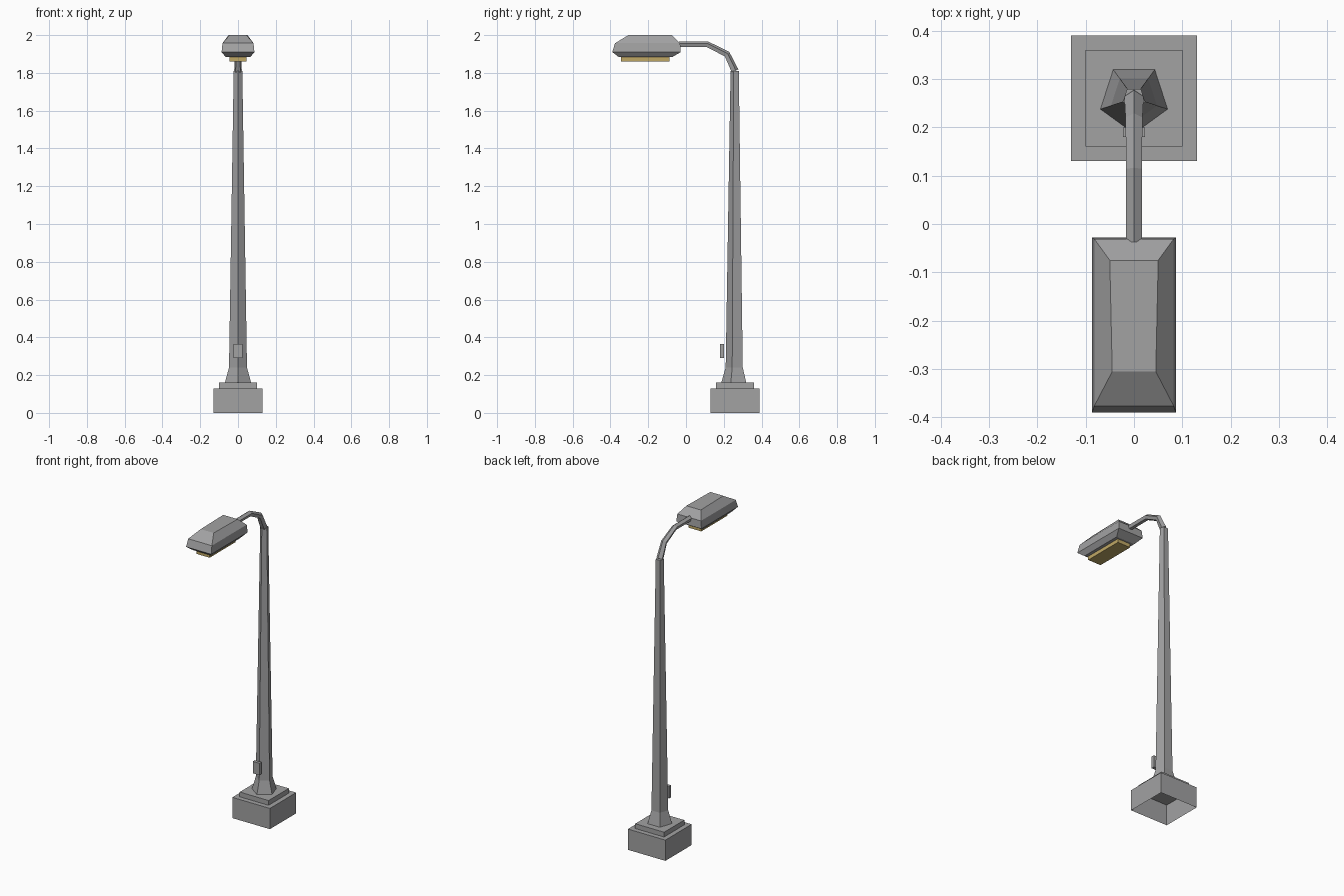
import bpy
from math import cos, sin, pi, atan2
from mathutils import Vector

cube = bpy.data.objects.get("Cube")
if cube:
    bpy.data.objects.remove(cube, do_unlink=True)


def material(name, rgb):
    m = bpy.data.materials.new(name)
    m.use_nodes = True
    m.diffuse_color = (*rgb, 1)
    m.node_tree.nodes["Principled BSDF"].inputs["Base Color"].default_value = (*rgb, 1)
    return m


grey = material("grey metal", (0.36, 0.36, 0.365))
amber = material("amber lens", (0.52, 0.39, 0.13))


def loft(name, rings, mat, bottom=True, top=True):
    """Skin a stack of equal-sided rings, with optional end caps."""
    n = len(rings[0])
    verts = [p for ring in rings for p in ring]
    faces = [(k * n + i, k * n + (i + 1) % n, (k + 1) * n + (i + 1) % n, (k + 1) * n + i)
             for k in range(len(rings) - 1) for i in range(n)]
    if bottom:
        faces.append(tuple(reversed(range(n))))
    if top:
        faces.append(tuple(range(len(verts) - n, len(verts))))
    mesh = bpy.data.meshes.new(name)
    mesh.from_pydata(verts, [], faces)
    mesh.materials.append(mat)
    obj = bpy.data.objects.new(name, mesh)
    bpy.context.collection.objects.link(obj)
    return obj


def rect(front, back, z, wf, wb=None):
    """Counter-clockwise rectangle, half-widths wf at the front and wb at the back."""
    wb = wb or wf
    return [(-wf, front, z), (wf, front, z), (wb, back, z), (-wb, back, z)]


def box(name, half_x, y0, y1, z0, z1, mat, bottom=True):
    return loft(name, [rect(y0, y1, z0, half_x), rect(y0, y1, z1, half_x)], mat, bottom)


POLE_Y = 0.26

# Stepped plinth, hollow underneath
box("plinth", 0.13, 0.13, 0.39, 0, 0.13, grey, bottom=False)
box("plinth_step", 0.10, 0.16, 0.36, 0.13, 0.16, grey, bottom=False)

# Five-sided tapering pole with flared foot, one corner to the front
pole = [[(r * cos(a), POLE_Y + r * sin(a), z)
         for a in [-pi / 2 + 2 * pi * i / 5 for i in range(5)]]
        for z, r in [(0.16, 0.073), (0.24, 0.05), (1.81, 0.024)]]
loft("pole", pole, grey, bottom=False)

# Small access box on the pole front
box("access_box", 0.023, 0.18, 0.20, 0.29, 0.365, grey)

# Bent five-sided arm, one corner along its outer side
path = [(0.258, 1.81, 0.021), (0.216, 1.898, 0.0185), (0.113, 1.95, 0.017), (-0.037, 1.95, 0.017)]
arm = []
for k, (y, z, r) in enumerate(path):
    a, b = path[max(k - 1, 0)], path[min(k + 1, len(path) - 1)]
    t = atan2(b[1] - a[1], b[0] - a[0])
    outer = Vector((0, sin(t), -cos(t)))
    side = Vector((1, 0, 0))
    arm.append([Vector((0, y, z)) + r * (cos(s) * outer + sin(s) * side)
                for s in [2 * pi * i / 5 for i in range(5)]])
loft("arm", arm, grey)

# Faceted lamp head
loft("lamp_head", [rect(-0.355, -0.074, 1.883, 0.064),
                   rect(-0.39, -0.028, 1.91, 0.087),
                   rect(-0.376, -0.031, 1.957, 0.082),
                   rect(-0.305, -0.075, 2.0, 0.045, 0.05)], grey)

# Lens below the head
box("lamp_lens", 0.045, -0.345, -0.087, 1.86, 1.885, amber)
